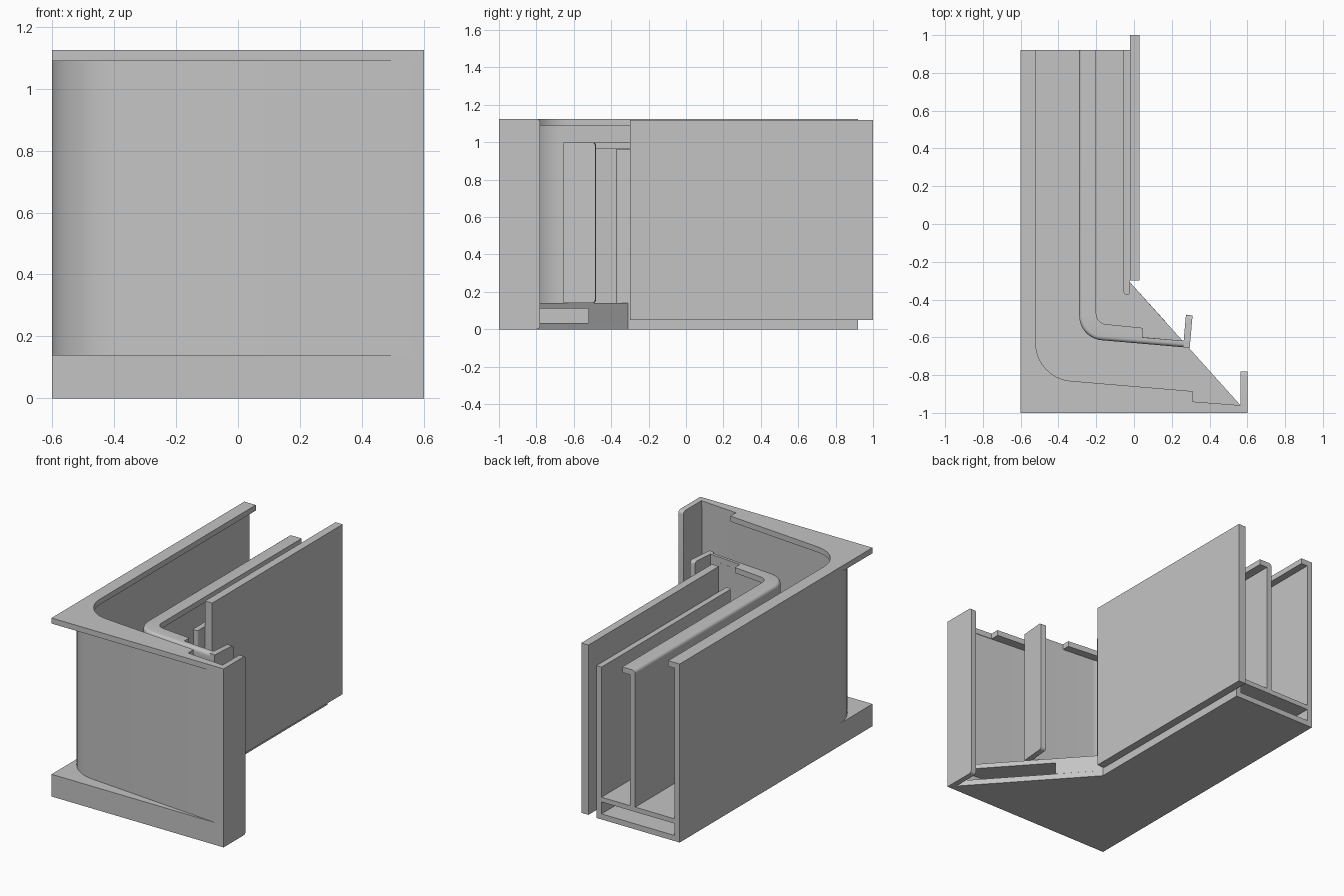
import bpy, bmesh, math
from mathutils import Vector

if "Cube" in bpy.data.objects:
    bpy.data.objects.remove(bpy.data.objects["Cube"])

grey = bpy.data.materials.new("light_grey")
grey.diffuse_color = (0.55, 0.55, 0.55, 1)
grey.use_nodes = True
grey.node_tree.nodes["Principled BSDF"].inputs["Base Color"].default_value = grey.diffuse_color


def fillet(points, steps=12):
    """Turn (x, y, radius) corners of an open path into rounded arcs."""
    out = []
    for i, p in enumerate(points):
        c = Vector(p[:2])
        if len(p) < 3:
            out.append(c)
            continue
        a = (Vector(points[i - 1][:2]) - c).normalized()
        b = (Vector(points[i + 1][:2]) - c).normalized()
        half = a.angle(b) / 2
        centre = c + (a + b).normalized() * (p[2] / math.sin(half))
        start = c + a * (p[2] / math.tan(half)) - centre
        end = c + b * (p[2] / math.tan(half)) - centre
        sweep = start.angle(end)
        for k in range(steps + 1):
            t = k / steps
            v = start * math.sin((1 - t) * sweep) + end * math.sin(t * sweep)
            out.append(centre + v / math.sin(sweep))
    return out


def prism(name, outline, z0, z1, pick=None, radius=0.02):
    """Extrude an outline upward; optionally round the edges chosen by pick."""
    bm = bmesh.new()
    low = [bm.verts.new((p[0], p[1], z0)) for p in outline]
    high = [bm.verts.new((p[0], p[1], z1)) for p in outline]
    n = len(low)
    bm.faces.new(low[::-1])
    bm.faces.new(high)
    for i in range(n):
        j = (i + 1) % n
        bm.faces.new((low[i], low[j], high[j], high[i]))
    bmesh.ops.recalc_face_normals(bm, faces=bm.faces)
    if pick:
        bmesh.ops.bevel(bm, geom=[e for e in bm.edges if pick(e)], offset=radius,
                        segments=4, profile=0.5, affect='EDGES')
    mesh = bpy.data.meshes.new(name)
    bm.to_mesh(mesh)
    bm.free()
    obj = bpy.data.objects.new(name, mesh)
    bpy.context.collection.objects.link(obj)
    mesh.materials.append(grey)
    bpy.ops.object.select_all(action='DESELECT')
    obj.select_set(True)
    bpy.context.view_layer.objects.active = obj
    bpy.ops.object.shade_smooth_by_angle(angle=math.radians(30))
    return obj


END = 0.92

# Hollow L-shaped base: two plates joined by an outer and an inner rail
plate = [(-0.6, END), (-0.6, -1), (0.6, -1), (-0.02, -0.31), (-0.02, END)]
prism("base_bottom", plate, 0, 0.035)
prism("base_top", plate, 0.11, 0.14)
prism("base_outer_rail", [(-0.6, END), (-0.6, -1), (0.6, -1), (0.565, -0.96),
                          (-0.565, -0.865), (-0.565, END)], 0.035, 0.11)
prism("base_inner_rail", [(-0.055, END), (-0.055, -0.5), (0.17, -0.52),
                          (-0.02, -0.31), (-0.02, END)], 0.035, 0.11)

# Outer wall with rounded corner and a square-cornered top flange
outer_face = fillet([(-0.6, END), (-0.6, -0.9, 0.25), (0.55, -1), (0.58, -1)])
outer_back = fillet([(-0.565, END), (-0.565, -0.867, 0.215), (0.57, -0.965)])
prism("outer_wall", outer_face + outer_back[::-1], 0.14, 1.09)
flange_edge = fillet([(-0.52, END), (-0.52, -0.815, 0.2), (0.31, -0.885),
                      (0.31, -0.94), (0.57, -0.96)])
prism("outer_flange", [(-0.6, END), (-0.6, -1), (0.57, -1)] + flange_edge[::-1],
      1.09, 1.125)

# Middle wall and its inward lip with a rounded outer edge
mid_face = fillet([(-0.29, END), (-0.29, -0.605, 0.13), (0.29, -0.655)])
mid_back = fillet([(-0.255, END), (-0.255, -0.573, 0.095), (0.285, -0.62)])
prism("middle_wall", mid_face + mid_back[::-1], 0.14, 0.965)
lip_edge = fillet([(-0.2, END), (-0.2, -0.525, 0.055), (0.045, -0.55),
                   (0.045, -0.6), (0.285, -0.62)])
face_keys = {(round(p.x, 4), round(p.y, 4)) for p in mid_face}


def on_mid_face(e):
    return all(v.co.z > 0.99 and (round(v.co.x, 4), round(v.co.y, 4)) in face_keys
               for v in e.verts)


prism("middle_lip", mid_face + lip_edge[::-1], 0.965, 1.0, on_mid_face)

# Inner wall with a rounded front end
inner = fillet([(-0.055, END), (-0.055, -0.375, 0.015), (-0.02, -0.375, 0.015),
                (-0.02, END)], 4)
prism("inner_wall", inner, 0.14, 0.96)


# End flaps, returned towards the back, with rounded free corners
def free_corner(limit):
    def pick(e):
        a, b = (v.co for v in e.verts)
        return min(a.y, b.y) > limit and abs(a.z - b.z) < 1e-4
    return pick


prism("outer_flap", [(0.565, -1), (0.6, -1), (0.6, -0.78), (0.565, -0.78)],
      0, 1.125, free_corner(-0.8))
prism("middle_flap", [(0.26, -0.652), (0.295, -0.655), (0.31, -0.485), (0.275, -0.48)],
      0.14, 1.0, free_corner(-0.5))

# Flat cover panel
prism("cover_panel", [(-0.02, -0.3), (0.03, -0.3), (0.03, 1), (-0.02, 1)], 0.05, 1.12)
